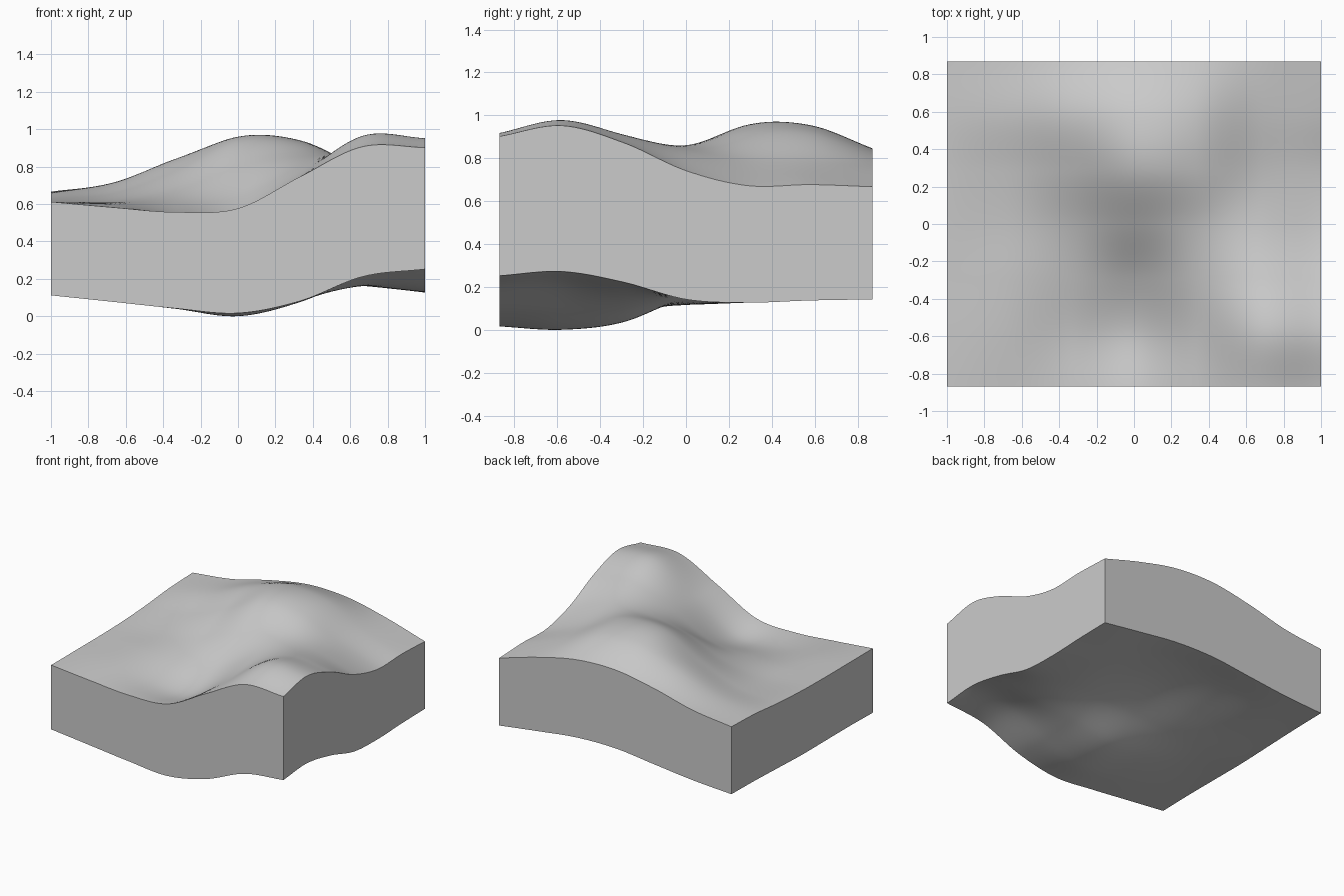
import bpy, bmesh, math

if "Cube" in bpy.data.objects:
    bpy.data.objects.remove(bpy.data.objects["Cube"])

HX, HY = 1.0, 0.87
NX, NY = 72, 64

# Control heights, 7 x 7: rows run front to back, columns left to right
TOP = [
    [.615, .585, .56, .58, .75, .91, .905],
    [.615, .60, .55, .545, .755, .968, .955],
    [.615, .61, .60, .635, .80, .91, .875],
    [.62, .62, .675, .80, .86, .845, .745],
    [.635, .66, .78, .945, .935, .80, .675],
    [.66, .715, .845, .95, .93, .79, .68],
    [.67, .71, .79, .845, .835, .765, .67],
]
BOTTOM = [
    [.115, .08, .045, .02, .085, .215, .255],
    [.12, .085, .045, .004, .08, .215, .275],
    [.12, .10, .07, .04, .10, .17, .225],
    [.12, .12, .135, .16, .175, .165, .145],
    [.13, .145, .185, .23, .22, .17, .13],
    [.14, .16, .21, .25, .235, .18, .14],
    [.145, .165, .20, .235, .23, .19, .145],
]


def spline(values, t):
    """Smooth curve through evenly spaced values, t from 0 to 1."""
    p = [2 * values[0] - values[1], *values, 2 * values[-1] - values[-2]]
    s = min(max(t, 0), 1) * (len(values) - 1)
    i = min(int(s), len(values) - 2)
    f = s - i
    a, b, c, d = p[i:i + 4]
    return b + .5 * f * (c - a + f * (2*a - 5*b + 4*c - d + f * (3*(b - c) + d - a)))


def height(table, x, y):
    u, v = (x / HX + 1) / 2, (y / HY + 1) / 2
    return spline([spline(row, u) for row in table], v)


def add_sheet(bm, table):
    grid = []
    for j in range(NY + 1):
        y = HY * (2 * j / NY - 1)
        grid.append([])
        for i in range(NX + 1):
            x = HX * (2 * i / NX - 1)
            grid[j].append(bm.verts.new((x, y, height(table, x, y))))
    for j in range(NY):
        for i in range(NX):
            bm.faces.new((grid[j][i], grid[j][i+1], grid[j+1][i+1], grid[j+1][i]))
    return grid


def rim(g):
    return (g[0][:-1] + [r[-1] for r in g[:-1]] + g[-1][:0:-1]
            + [r[0] for r in g[:0:-1]])


# Terrain slab: hilly upper and lower sheets joined by upright cut sides
bm = bmesh.new()
upper, lower = rim(add_sheet(bm, TOP)), rim(add_sheet(bm, BOTTOM))
n = len(upper)
for k in range(n):
    m = (k + 1) % n
    bm.faces.new((lower[k], lower[m], upper[m], upper[k]))
bmesh.ops.recalc_face_normals(bm, faces=bm.faces)
low = min(v.co.z for v in bm.verts)
bmesh.ops.translate(bm, verts=bm.verts, vec=(0, 0, -low))
mesh = bpy.data.meshes.new("terrain_slab")
bm.to_mesh(mesh)
bm.free()
slab = bpy.data.objects.new("terrain_slab", mesh)
bpy.context.collection.objects.link(slab)
bpy.context.view_layer.objects.active = slab
slab.select_set(True)
bpy.ops.object.shade_smooth_by_angle(angle=math.radians(35))
